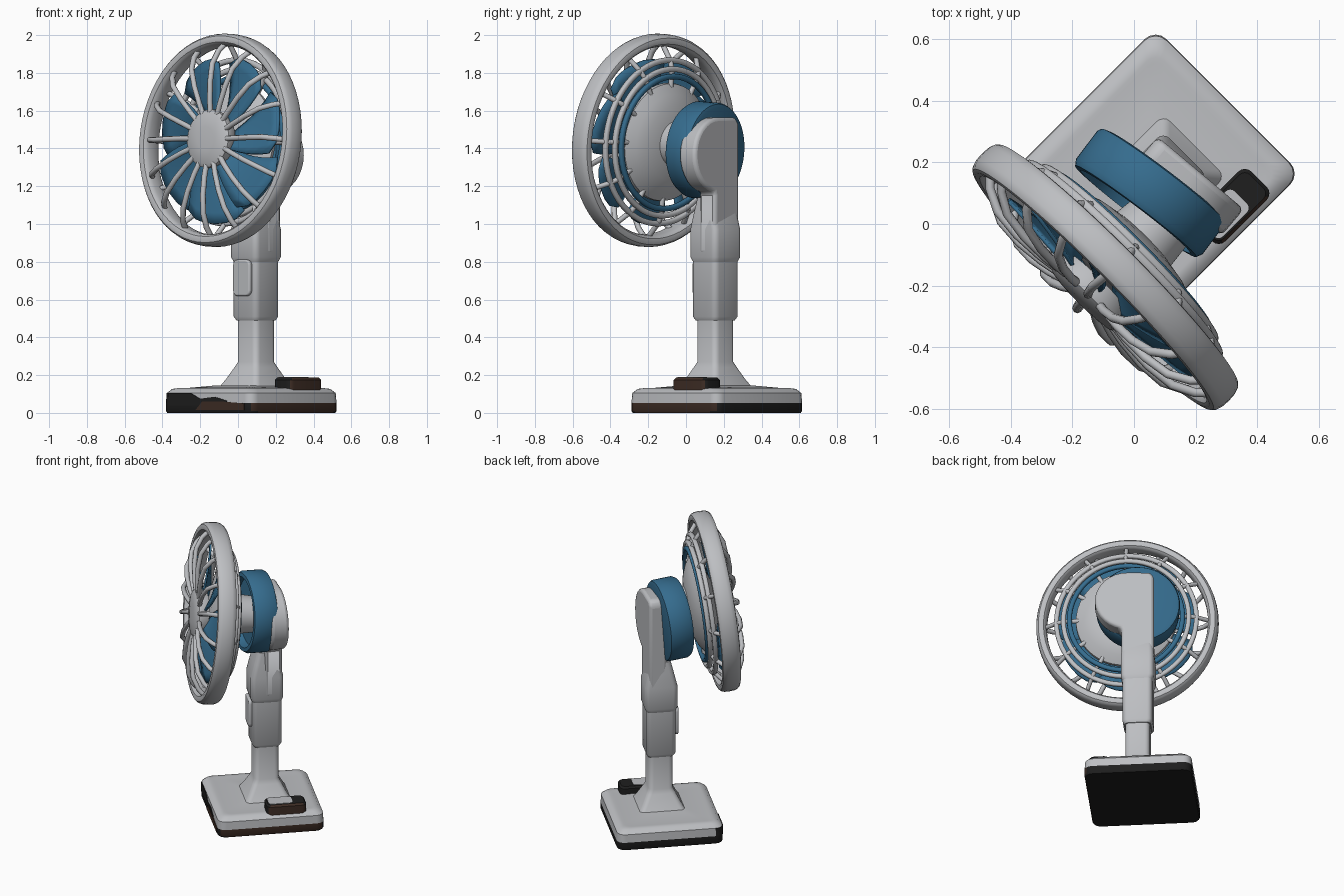
import bpy, bmesh
from math import sin, cos, pi, radians, copysign
from mathutils import Matrix

if "Cube" in bpy.data.objects:
    bpy.data.objects.remove(bpy.data.objects["Cube"])


def material(name, rgb):
    m = bpy.data.materials.new(name)
    m.use_nodes = True
    m.diffuse_color = (*rgb, 1)
    m.node_tree.nodes["Principled BSDF"].inputs["Base Color"].default_value = (*rgb, 1)
    return m


WHITE = material("pale grey plastic", (0.51, 0.52, 0.54))
BLUE = material("blue plastic", (0.036, 0.15, 0.27))
BROWN = material("dark brown", (0.05, 0.027, 0.019))
BLACK = material("black rubber", (0.013, 0.013, 0.013))


# Local frames: x runs sideways, y runs to the back of the fan, z is up
def frame(origin, yaw=-45, tilt=0):
    return (Matrix.Translation(origin) @ Matrix.Rotation(radians(yaw), 4, 'Z')
            @ Matrix.Rotation(radians(tilt), 4, 'X'))


FAN = frame((-0.093, -0.173, 1.443), tilt=-6)
DRUM = frame((0.05, 0.1, 1.39), yaw=-37, tilt=-4)
ARM = frame((0.1, 0.155, 0), yaw=-40)
POST = frame((0.095, 0.155, 0))
BASE = frame((0.07, 0.163, 0))


def finish(name, bm, place, mats, angle=35):
    bmesh.ops.recalc_face_normals(bm, faces=bm.faces)
    me = bpy.data.meshes.new(name)
    bm.to_mesh(me)
    bm.free()
    ob = bpy.data.objects.new(name, me)
    bpy.context.collection.objects.link(ob)
    ob.matrix_world = place
    for m in mats:
        me.materials.append(m)
    bpy.ops.object.select_all(action='DESELECT')
    ob.select_set(True)
    bpy.context.view_layer.objects.active = ob
    bpy.ops.object.shade_smooth_by_angle(angle=radians(angle))
    return ob


def bridge(bm, rings):
    for a, b in zip(rings, rings[1:]):
        for i in range(len(a)):
            j = (i + 1) % len(a)
            bm.faces.new((a[i], a[j], b[j], b[i]))


# Turned part around the local y axis; profile is (radius, y)
def lathe(name, profile, place, mat, closed=False, n=64):
    bm = bmesh.new()
    rings = [[bm.verts.new((r * cos(2 * pi * k / n), y, r * sin(2 * pi * k / n)))
              for k in range(n)] for r, y in profile]
    if closed:
        rings.append(rings[0])
    else:
        bm.faces.new(rings[0])
        bm.faces.new(rings[-1])
    bridge(bm, rings)
    return finish(name, bm, place, [mat])


# Ring with a softly squared oval section
def hoop(name, radius, y, half_width, half_depth, mat):
    def soft(v):
        return copysign(abs(v) ** 0.75, v)
    pts = [(radius + half_width * soft(cos(k * pi / 8)), y + half_depth * soft(sin(k * pi / 8)))
           for k in range(16)]
    return lathe(name, pts, FAN, mat, closed=True)


# Stack of rounded rectangles; levels are (half x, half y, z, corner radius)
def loft(name, levels, place, mats, centre=(0, 0), rule=None):
    bm = bmesh.new()
    rings = []
    for hx, hy, z, r in levels:
        ring = []
        for q, (sx, sy) in enumerate(((1, 1), (-1, 1), (-1, -1), (1, -1))):
            for k in range(5):
                a = (q + k / 4) * pi / 2
                ring.append(bm.verts.new((centre[0] + sx * (hx - r) + r * cos(a),
                                          centre[1] + sy * (hy - r) + r * sin(a), z)))
        rings.append(ring)
    bm.faces.new(rings[0])
    bm.faces.new(rings[-1])
    bridge(bm, rings)
    bmesh.ops.recalc_face_normals(bm, faces=bm.faces)
    if rule:
        for f in bm.faces:
            f.material_index = rule(f.normal)
    return finish(name, bm, place, mats)


# Outline in x and z, pushed along y
def slab(name, outline, y0, y1, place, mat, bevel):
    bm = bmesh.new()
    rings = [[bm.verts.new((x, y, z)) for x, z in outline] for y in (y0, y1)]
    bridge(bm, rings)
    bm.faces.new(rings[0])
    bm.faces.new(rings[1])
    ob = finish(name, bm, place, [mat])
    if bevel:
        mod = ob.modifiers.new("soft edges", 'BEVEL')
        mod.width, mod.segments = bevel, 3
    return ob


# Set of bent rods repeated round the fan axis; path is (radius, y, turn)
def rods(name, path, count, thick, place, mat):
    cu = bpy.data.curves.new(name, 'CURVE')
    cu.dimensions, cu.bevel_depth, cu.bevel_resolution = '3D', thick, 2
    cu.use_fill_caps = True
    for i in range(count):
        s = cu.splines.new('POLY')
        s.points.add(len(path) - 1)
        for p, (r, y, turn) in zip(s.points, path):
            a = 2 * pi * i / count + turn
            p.co = (r * cos(a), y, r * sin(a), 1)
    cu.materials.append(mat)
    ob = bpy.data.objects.new(name, cu)
    bpy.context.collection.objects.link(ob)
    ob.matrix_world = place


# Base: rubber rim, pale cover with one dark corner, and flared post
def side_colour(n):
    return 1 if n.x > 0.7 and n.z > -0.5 else 0


def corner_colour(n):
    return 1 if n.x < -0.1 and n.y < -0.1 and n.z < 0.5 else 0


loft("base_rim", [(0.329, 0.329, 0, 0.05), (0.334, 0.334, 0.01, 0.05), (0.334, 0.334, 0.052, 0.05)],
     BASE, [BLACK, BROWN], rule=side_colour)
loft("base_cover", [(0.334, 0.334, 0.052, 0.05), (0.331, 0.331, 0.105, 0.05), (0.309, 0.309, 0.127, 0.045),
                    (0.278, 0.278, 0.132, 0.04), (0.265, 0.265, 0.13, 0.04), (0.14, 0.14, 0.146, 0.04)],
     BASE, [WHITE, BLACK], rule=corner_colour)
patch = [(-0.284, 0.04), (0.16, 0.04), (0.15, 0.065), (0.06, 0.085), (-0.05, 0.075), (-0.12, 0.105), (-0.284, 0.105)]
slab("rim_patch_black", patch, -0.336, -0.33, BASE, BLACK, 0)
slab("rim_patch_brown", [(-0.08, 0.015), (0.284, 0.015), (0.284, 0.05), (0.12, 0.06), (-0.03, 0.06)],
     -0.338, -0.332, BASE, BROWN, 0)
loft("base_knob", [(0.065, 0.125, 0.11, 0.03), (0.065, 0.125, 0.175, 0.03), (0.055, 0.115, 0.187, 0.025)],
     BASE, [BLACK, BROWN], centre=(0.25, 0.1), rule=side_colour)
loft("knob_cap", [(0.048, 0.075, 0.185, 0.02), (0.048, 0.075, 0.19, 0.02)], BASE, [WHITE], centre=(0.25, 0.066))
loft("post", [(0.15, 0.15, 0.13, 0.03), (0.12, 0.12, 0.18, 0.03), (0.09, 0.09, 0.24, 0.03),
              (0.076, 0.076, 0.27, 0.03), (0.076, 0.076, 0.52, 0.03)], POST, [WHITE])

# Sleeve, switch and elbow
loft("sleeve", [(0.082, 0.082, 0.49, 0.03), (0.092, 0.092, 0.51, 0.03), (0.092, 0.092, 0.83, 0.03)], POST, [WHITE])
loft("elbow", [(0.092, 0.092, 0.8, 0.03), (0.102, 0.102, 0.825, 0.03), (0.102, 0.102, 0.97, 0.03),
               (0.097, 0.08, 1.06, 0.03), (0.09, 0.06, 1.14, 0.03)], POST, [WHITE])
outline = [(0.033 * sx + 0.03 * cos(a), 0.715 + 0.066 * sz + 0.03 * sin(a))
           for q, (sx, sz) in enumerate(((1, 1), (-1, 1), (-1, -1), (1, -1)))
           for a in [(q + k / 4) * pi / 2 for k in range(5)]]
slab("switch", outline, -0.113, -0.088, POST, WHITE, 0.008)

# Arm with a half-round head behind the drum
arc = [(0.065 + 0.2 * cos(a), 1.365 + 0.2 * sin(a)) for a in [pi / 2 - k * pi / 16 for k in range(16)]]
slab("arm", [(-0.1, 0.84), (-0.1, 1.535), (-0.075, 1.565)] + arc + [(0.1, 1.15), (0.1, 0.84)],
     -0.03, 0.083, ARM, WHITE, 0.03)

# Blue pivot drum with a hollow front, neck and motor
lathe("pivot_drum", [(0.12, -0.03), (0.21, -0.03), (0.222, -0.076), (0.246, -0.074), (0.257, -0.055),
                     (0.257, 0.06), (0.25, 0.073), (0.23, 0.079)], DRUM, BLUE)
lathe("neck", [(0.13, 0.12), (0.11, 0.3)], FAN, WHITE)
lathe("motor_housing", [(0.1, -0.01), (0.29, 0.06), (0.315, 0.08), (0.312, 0.1), (0.26, 0.135), (0.2, 0.16),
                        (0.1, 0.18)], FAN, WHITE)

# Guard: outer rim, front hub and rods, back cage
hoop("guard_rim", 0.534, 0, 0.033, 0.06, WHITE)
lathe("front_hub", [(0.14, -0.03), (0.157, -0.075), (0.154, -0.095), (0.135, -0.107), (0.06, -0.115)], FAN, WHITE)
rods("front_rods", [(0.13, -0.09, 0), (0.2, -0.1, 0.005), (0.3, -0.105, 0.015), (0.4, -0.095, 0.02),
                    (0.47, -0.06, 0.01), (0.52, -0.01, 0)], 16, 0.015, FAN, WHITE)
for i, (radius, y, mat) in enumerate(((0.435, 0.08, WHITE), (0.39, 0.105, WHITE), (0.352, 0.115, BLUE))):
    hoop(f"cage_ring_{i + 1}", radius, y, 0.015, 0.015, mat)
rods("cage_rods", [(0.52, 0.01, 0), (0.435, 0.08, 0), (0.39, 0.1, 0), (0.29, 0.1, 0)], 12, 0.014, FAN, WHITE)

# Seven pitched blades
bm = bmesh.new()
BLADES, STEPS = 7, 6
for b in range(BLADES):
    rows = []
    for i in range(STEPS + 1):
        t = i / STEPS
        r = 0.1 + 0.345 * t
        row = []
        for k in range(STEPS + 1):
            s = k / STEPS - 0.5
            a = 2 * pi * b / BLADES + 0.25 * t + s * 0.86
            rr = r - 0.035 * t * (2 * s) ** 4
            row.append(bm.verts.new((rr * cos(a), -0.025 + 0.07 * s + 0.03 * t, rr * sin(a))))
        rows.append(row)
    for p, q in zip(rows, rows[1:]):
        for k in range(STEPS):
            bm.faces.new((p[k], p[k + 1], q[k + 1], q[k]))
blades = finish("fan_blades", bm, FAN, [BLUE])
blades.modifiers.new("thickness", 'SOLIDIFY').thickness = 0.012
